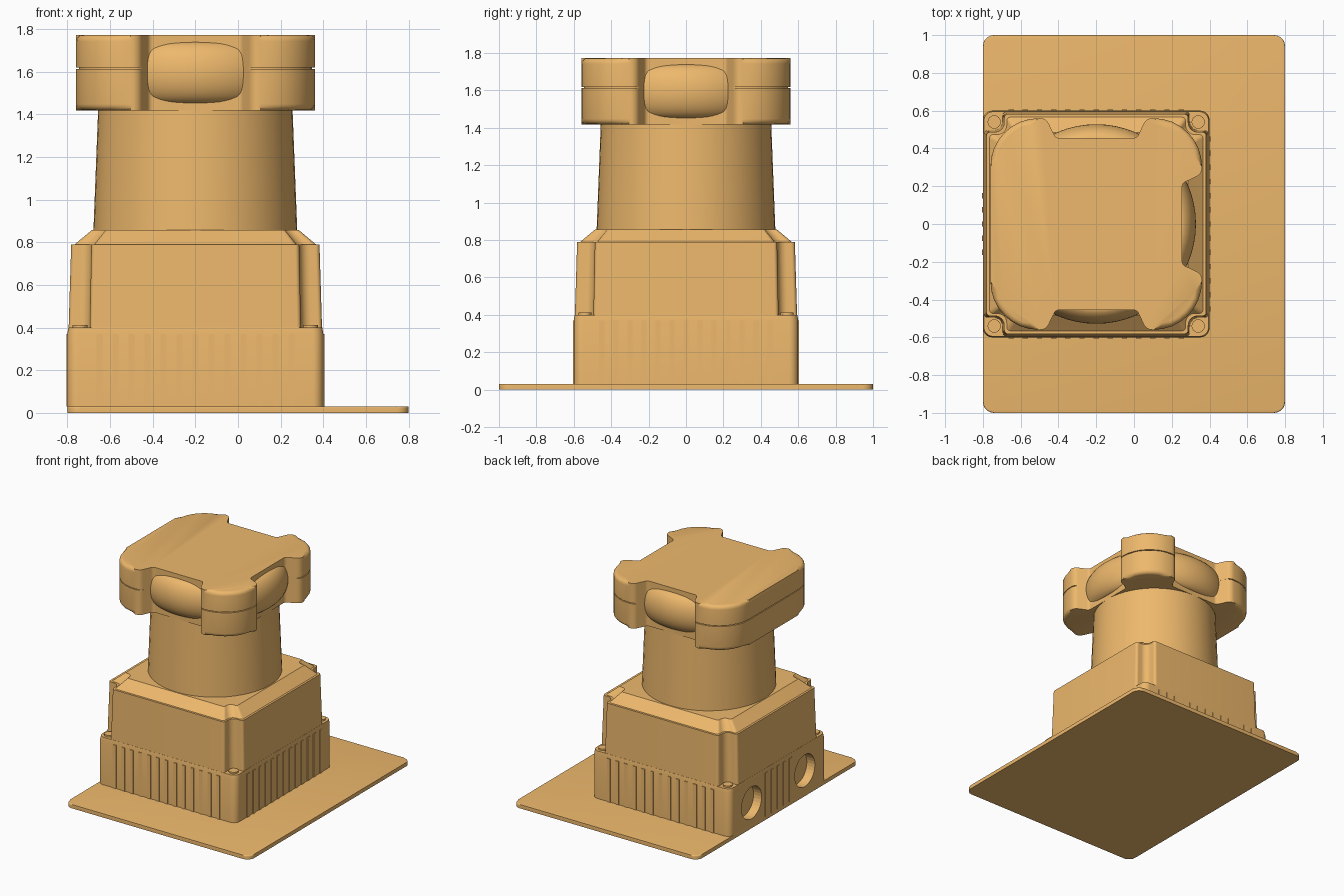
import bpy, bmesh, math
from mathutils import Vector

if "Cube" in bpy.data.objects:
    bpy.data.objects.remove(bpy.data.objects["Cube"])

CX = -0.2                       # axis of the switch body
ORANGE = bpy.data.materials.new("orange")
ORANGE.diffuse_color = (0.85, 0.48, 0.15, 1)
ORANGE.use_nodes = True
ORANGE.node_tree.nodes["Principled BSDF"].inputs["Base Color"].default_value = ORANGE.diffuse_color


def rounded(corners, seg=8):
    """Fillet a closed polygon of (x, y, radius) corners."""
    out, n = [], len(corners)
    for i, (x, y, r) in enumerate(corners):
        p = Vector((x, y))
        d1 = (Vector(corners[i - 1][:2]) - p).normalized()
        d2 = (Vector(corners[(i + 1) % n][:2]) - p).normalized()
        half = d1.angle(d2) / 2
        c = p + (d1 + d2).normalized() * r / math.sin(half)
        s, e = p + d1 * r / math.tan(half) - c, p + d2 * r / math.tan(half) - c
        a0 = math.atan2(s.y, s.x)
        da = (math.atan2(e.y, e.x) - a0 + math.pi) % (2 * math.pi) - math.pi
        for k in range(seg + 1):
            a = a0 + da * k / seg
            out.append((c.x + r * math.cos(a), c.y + r * math.sin(a)))
    return out


def rect(hx, hy, r):
    return rounded([(hx, -hy, r), (hx, hy, r), (-hx, hy, r), (-hx, -hy, r)])


def circle(r, n=48):
    return [(r * math.cos(2 * math.pi * i / n), r * math.sin(2 * math.pi * i / n)) for i in range(n)]


def notched(h, n, rin, rout):
    """Square of half size h with its corners cut away beyond n."""
    pts = []
    for k in range(4):
        c, s = round(math.cos(k * math.pi / 2)), round(math.sin(k * math.pi / 2))
        for x, y, r in ((h, n, rout), (n, n, rin), (n, h, rout)):
            pts.append((x * c - y * s, x * s + y * c, r))
    return rounded(pts)


def loft(name, rings, cx=CX, bevel_z=None, bevel=0.03):
    """Skin rings of (outline, z), cap both ends, optionally bevel one rim."""
    bm = bmesh.new()
    loops = [[bm.verts.new((x, y, z)) for x, y in pts] for pts, z in rings]
    for a, b in zip(loops, loops[1:]):
        for i in range(len(a)):
            j = (i + 1) % len(a)
            bm.faces.new((a[i], a[j], b[j], b[i]))
    bm.faces.new(loops[0][::-1])
    bm.faces.new(loops[-1])
    if bevel_z is not None:
        rim = [e for e in bm.edges if all(abs(v.co.z - bevel_z) < 1e-5 for v in e.verts)]
        bmesh.ops.bevel(bm, geom=rim, offset=bevel, segments=4, profile=0.5, affect='EDGES')
    bmesh.ops.recalc_face_normals(bm, faces=bm.faces)
    return finish(name, bm, (cx, 0, 0))


def finish(name, bm, loc):
    me = bpy.data.meshes.new(name)
    bm.to_mesh(me)
    bm.free()
    me.materials.append(ORANGE)
    ob = bpy.data.objects.new(name, me)
    ob.location = loc
    bpy.context.collection.objects.link(ob)
    bpy.ops.object.select_all(action='DESELECT')
    ob.select_set(True)
    bpy.context.view_layer.objects.active = ob
    bpy.ops.object.shade_smooth_by_angle(angle=math.radians(32))
    return ob


# mounting plate
loft("mounting_plate", [(rect(0.8, 1.0, 0.06), 0), (rect(0.8, 1.0, 0.06), 0.03)], 0, 0.03, 0.008)

# lower housing with two round cable entries on the left side
base = loft("lower_housing", [(rect(0.6, 0.6, 0.05), 0.03), (rect(0.6, 0.6, 0.05), 0.37),
                              (rect(0.595, 0.595, 0.05), 0.40)])
for y in (-0.33, 0.33):
    bpy.ops.mesh.primitive_cylinder_add(vertices=32, radius=0.125, depth=0.14,
                                        location=(-0.8, y, 0.2), rotation=(0, math.pi / 2, 0))
    cutter = bpy.context.object
    cutter.hide_render = True
    mod = base.modifiers.new("cable_entry", 'BOOLEAN')
    mod.operation, mod.solver, mod.object = 'DIFFERENCE', 'EXACT', cutter
    bpy.context.view_layer.objects.active = base
    bpy.ops.object.modifier_apply(modifier=mod.name)
    bpy.data.objects.remove(cutter)

# fine grip ribs around the lower housing
bm = bmesh.new()
for side in range(4):           # right, back, left, front
    a = side * math.pi / 2
    for k in range(-6, 7):
        t = k * 0.075
        if side == 2 and abs(t) > 0.16:
            continue
        cube = bmesh.ops.create_cube(bm, size=1)["verts"]
        for v in cube:
            x, y = 0.599 + v.co.x * 0.012, t + v.co.y * 0.028
            v.co = (x * math.cos(a) - y * math.sin(a), x * math.sin(a) + y * math.cos(a), 0.2 + v.co.z * 0.34)
finish("housing_ribs", bm, (CX, 0, 0))

# upper housing with cut-away corners, and the sloped collar on top
loft("upper_housing", [(notched(0.594, 0.495, 0.05, 0.02), 0.395), (notched(0.582, 0.487, 0.05, 0.02), 0.79)])
loft("sloped_collar", [(notched(0.568, 0.475, 0.05, 0.02), 0.788), (notched(0.485, 0.42, 0.04, 0.015), 0.857)])

# corner screws standing on the ledges
for sx in (-1, 1):
    for sy in (-1, 1):
        screw = loft("corner_screw", [(circle(0.035, 24), 0.39), (circle(0.035, 24), 0.412)])
        screw.location = (CX + sx * 0.54, sy * 0.54, 0)

# tapered neck
loft("neck", [(circle(0.478), 0.85), (circle(0.455), 1.44)])

# knob outline: rounded square with finger notches on front, right and back
HALF, IN = 0.56, 0.455
def notch(turn):
    c, s = round(math.cos(turn)), round(math.sin(turn))
    pts = ((-0.265, -HALF, 0.05), (-0.215, -IN, 0.03), (0.215, -IN, 0.03), (0.265, -HALF, 0.05))
    return [(x * c - y * s, x * s + y * c, r) for x, y, r in pts]

R = 0.255
outline = rounded([(-HALF, -HALF, R)] + notch(0) + [(HALF, -HALF, R)] + notch(math.pi / 2)
                  + [(HALF, HALF, R)] + notch(math.pi) + [(-HALF, HALF, R)])
loft("knob_lower", [(outline, 1.418), (outline, 1.612)], bevel_z=1.418)
loft("knob_upper", [(outline, 1.618), (outline, 1.772)], bevel_z=1.772)
inner = [(x * 0.975, y * 0.975) for x, y in outline]
loft("knob_seam", [(inner, 1.60), (inner, 1.63)])

# domed disc bulging out of the finger notches
rings = []
for k in range(-8, 9):
    a = k / 8 * math.radians(80)
    rings.append((circle(0.44 + 0.088 * math.cos(a), 64), 1.595 + 0.145 * math.sin(a)))
loft("knob_bulge", rings)
